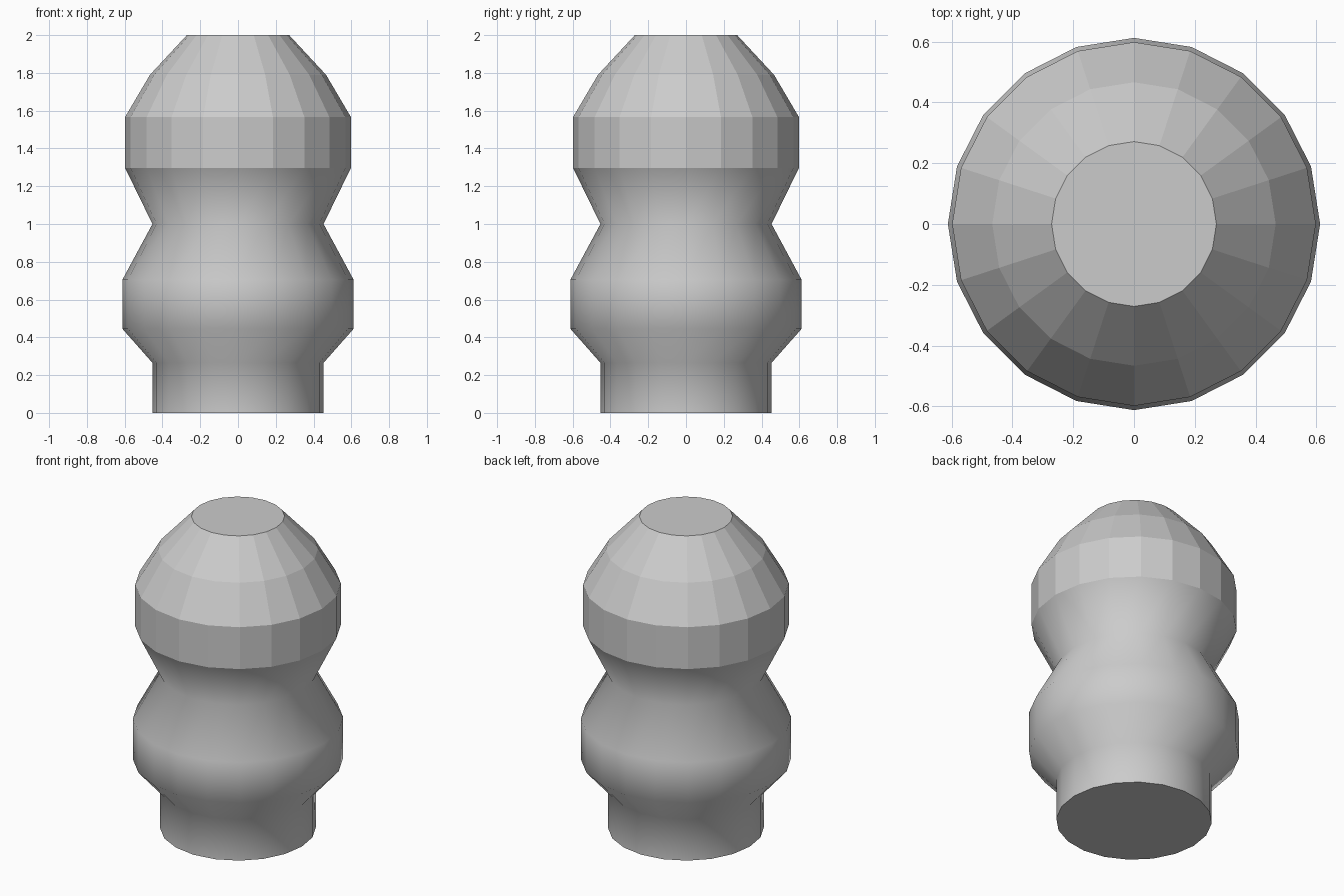
import bpy, bmesh, math

if "Cube" in bpy.data.objects:
    bpy.data.objects.remove(bpy.data.objects["Cube"])

SIDES = 20
# (radius, height) from foot to crown
PROFILE = [(0.453, 0.0), (0.453, 0.265), (0.612, 0.445), (0.612, 0.705),
           (0.453, 1.0), (0.598, 1.297), (0.598, 1.566), (0.466, 1.79), (0.271, 2.0)]
SMOOTH_BANDS = 5  # lower bands are smooth, the dome above is faceted

bm = bmesh.new()
rings = [[bm.verts.new((r * math.cos(2 * math.pi * i / SIDES),
                        r * math.sin(2 * math.pi * i / SIDES), z))
          for i in range(SIDES)] for r, z in PROFILE]

# Turned side walls
for band, (low, high) in enumerate(zip(rings, rings[1:])):
    for i in range(SIDES):
        j = (i + 1) % SIDES
        face = bm.faces.new((low[i], low[j], high[j], high[i]))
        face.smooth = band < SMOOTH_BANDS

# Flat foot and crown caps
bm.faces.new(rings[0][::-1])
bm.faces.new(rings[-1])

# Crisp edges around the foot and beneath the dome
for edge in bm.edges:
    if any(not f.smooth for f in edge.link_faces):
        edge.smooth = False

mesh = bpy.data.meshes.new("turned_finial")
bm.to_mesh(mesh)
bm.free()
bpy.context.collection.objects.link(bpy.data.objects.new("turned_finial", mesh))
